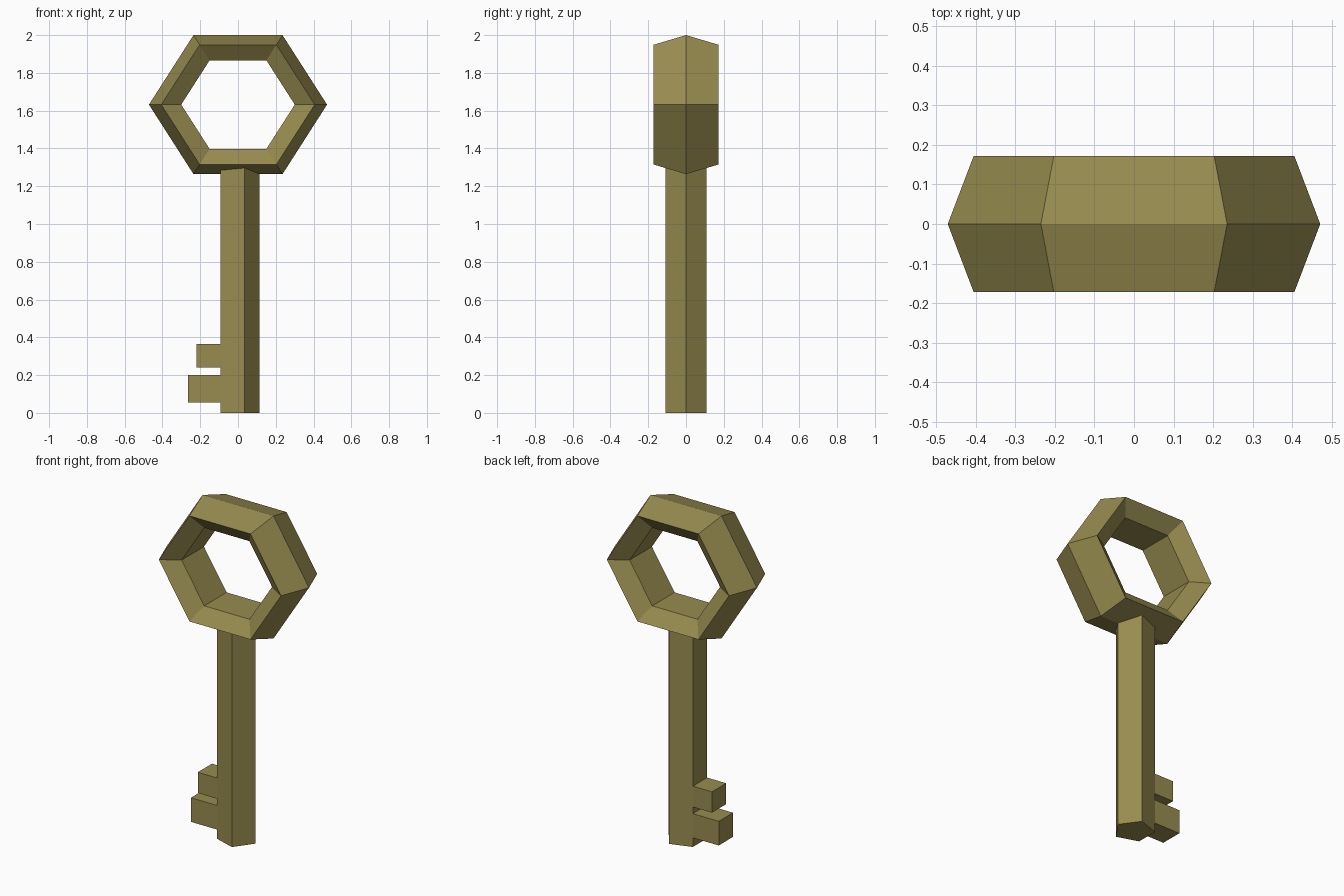
import bpy, bmesh, math

if "Cube" in bpy.data.objects:
    bpy.data.objects.remove(bpy.data.objects["Cube"])

brass = bpy.data.materials.new("dull brass")
brass.diffuse_color = (0.314, 0.262, 0.08, 1)
brass.use_nodes = True
brass.node_tree.nodes["Principled BSDF"].inputs["Base Color"].default_value = brass.diffuse_color


def prism(name, profile, z0, z1):
    """Extrude an xy outline from z0 up to z1."""
    bm = bmesh.new()
    base = bm.faces.new([bm.verts.new((x, y, z0)) for x, y in profile])
    top = bmesh.ops.extrude_face_region(bm, geom=[base])["geom"]
    bmesh.ops.translate(bm, vec=(0, 0, z1 - z0),
                        verts=[v for v in top if isinstance(v, bmesh.types.BMVert)])
    if not base.is_valid or len(bm.faces) < len(profile) + 2:
        bmesh.ops.holes_fill(bm, edges=bm.edges[:])
    bmesh.ops.recalc_face_normals(bm, faces=bm.faces[:])
    mesh = bpy.data.meshes.new(name)
    bm.to_mesh(mesh)
    bm.free()
    obj = bpy.data.objects.new(name, mesh)
    bpy.context.collection.objects.link(obj)
    mesh.materials.append(brass)
    return obj


# Handle: six-sided ring with a pentagonal section, deepened in y
bpy.ops.mesh.primitive_torus_add(major_segments=6, minor_segments=5,
                                 major_radius=0.377, minor_radius=0.0945,
                                 location=(0, 0, 1.632),
                                 rotation=(math.pi / 2, 0, 0))
ring = bpy.context.object
ring.name = "handle_ring"
ring.scale = (1, 0.901, 1.91)
ring.data.materials.append(brass)

# Shaft: five-sided bar with one edge pointing to +x
R = 0.115
pentagon = [(R * math.cos(math.tau * i / 5), R * math.sin(math.tau * i / 5))
            for i in range(5)]
prism("shaft", pentagon, 0, 1.31)

# Teeth: blocks as wide as the flat left side of the shaft
half = R * math.sin(math.tau / 5 * 2)
for name, x, z0, z1 in (("lower_tooth", -0.265, 0.055, 0.2),
                        ("upper_tooth", -0.22, 0.24, 0.365)):
    prism(name, [(x, -half), (-0.09, -half), (-0.09, half), (x, half)], z0, z1)
